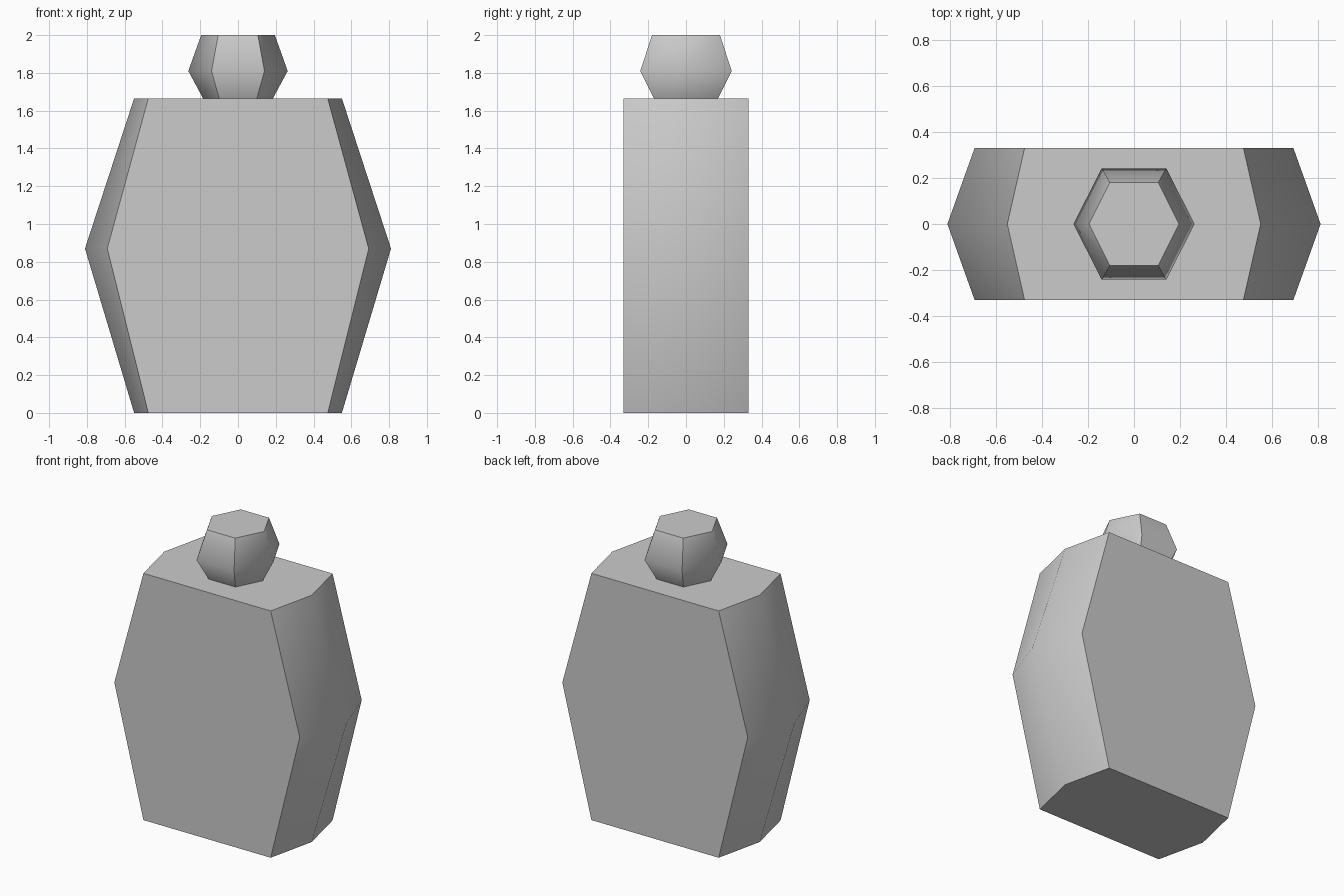
import bpy, bmesh, math

if "Cube" in bpy.data.objects:
    bpy.data.objects.remove(bpy.data.objects["Cube"])


def hex_loft(name, rings):
    """Stack hexagons given as (z, tip x, corner x, corner y) and skin them."""
    bm = bmesh.new()
    loops = []
    for z, tip, cx, cy in rings:
        pts = [(tip, 0), (cx, cy), (-cx, cy), (-tip, 0), (-cx, -cy), (cx, -cy)]
        loops.append([bm.verts.new((x, y, z)) for x, y in pts])
    for low, high in zip(loops, loops[1:]):
        for i in range(6):
            j = (i + 1) % 6
            bm.faces.new((low[i], low[j], high[j], high[i]))
    bm.faces.new(loops[0][::-1])
    bm.faces.new(loops[-1])
    mesh = bpy.data.meshes.new(name)
    bm.to_mesh(mesh)
    bm.free()
    obj = bpy.data.objects.new(name, mesh)
    bpy.context.collection.objects.link(obj)
    bpy.ops.object.select_all(action='DESELECT')
    obj.select_set(True)
    bpy.context.view_layer.objects.active = obj
    bpy.ops.object.shade_smooth_by_angle(angle=math.radians(54))
    return obj


# Flat bottle body, widest at mid height
hex_loft("bottle_body", [(0, 0.55, 0.475, 0.33),
                         (0.87, 0.81, 0.692, 0.33),
                         (1.665, 0.55, 0.475, 0.33)])

# Faceted stopper on top
hex_loft("stopper", [(1.665, 0.185, 0.10, 0.17),
                     (1.81, 0.263, 0.14, 0.242),
                     (2.0, 0.195, 0.105, 0.18)])
